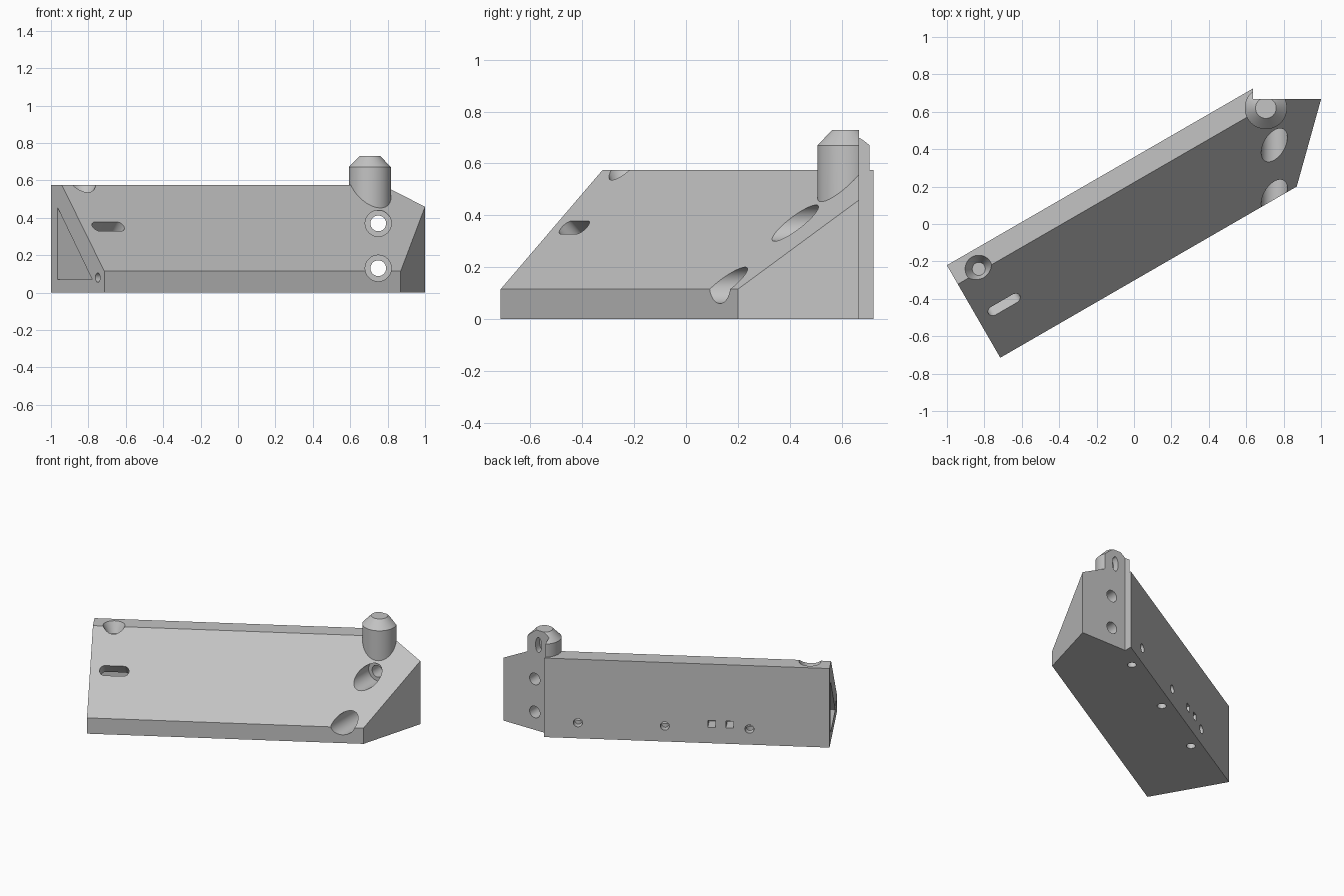
import bpy, bmesh, math
from mathutils import Matrix

cube = bpy.data.objects.get("Cube")
if cube:
    bpy.data.objects.remove(cube, do_unlink=True)

grey = bpy.data.materials.new("light_grey")
grey.use_nodes = True
colour = (0.55, 0.55, 0.55, 1)
grey.diffuse_color = colour
grey.node_tree.nodes["Principled BSDF"].inputs["Base Color"].default_value = colour

T = Matrix.Translation
# Bar frame: x runs along the bar, y from its low edge to its tall back
BAR = T((-0.715, -0.715, 0)) @ Matrix.Rotation(math.radians(30), 4, 'Z')
# Profile frame: draws in bar y/z and extrudes along the bar
PROFILE = BAR @ Matrix(((0, 0, 1, 0), (1, 0, 0, 0), (0, 1, 0, 0), (0, 0, 0, 1)))
# Draws in x/z and extrudes toward -y
FORWARD = Matrix.Rotation(math.radians(90), 4, 'X')


def prism(name, outline, matrix, layers):
    """Stack scaled copies of an outline at (height, scale) layers."""
    bm = bmesh.new()
    rings = [[bm.verts.new((x * s, y * s, h)) for x, y in outline] for h, s in layers]
    n = len(outline)
    for low, high in zip(rings, rings[1:]):
        for i in range(n):
            j = (i + 1) % n
            bm.faces.new((low[i], low[j], high[j], high[i]))
    bm.faces.new(rings[0][::-1])
    bm.faces.new(rings[-1])
    bmesh.ops.transform(bm, matrix=matrix, verts=bm.verts)
    bmesh.ops.recalc_face_normals(bm, faces=bm.faces)
    mesh = bpy.data.meshes.new(name)
    bm.to_mesh(mesh)
    bm.free()
    mesh.materials.append(grey)
    obj = bpy.data.objects.new(name, mesh)
    bpy.context.collection.objects.link(obj)
    return obj


def oval(rx, ry, stretch=0, n=40):
    """Ellipse, or a slot when stretched along x."""
    pts = []
    for i in range(n):
        a = 2 * math.pi * (i + 0.5) / n
        pts.append((rx * math.cos(a) + math.copysign(stretch, math.cos(a)), ry * math.sin(a)))
    return pts


def combine(tool, operation='DIFFERENCE'):
    bpy.context.view_layer.objects.active = body
    mod = body.modifiers.new(tool.name, 'BOOLEAN')
    mod.operation, mod.solver, mod.object = operation, 'EXACT', tool
    bpy.ops.object.modifier_apply(modifier=mod.name)
    bpy.data.objects.remove(tool, do_unlink=True)


# Sloped bar and its upright boss
section = [(0, 0), (0.571, 0), (0.571, 0.575), (0.454, 0.575), (0, 0.115)]
body = prism("sloped_bar", section, PROFILE, [(0, 1), (2.4, 1)])
combine(prism("boss", oval(0.113, 0.113, n=64), T((0.705, 0.62, 0.3)),
              [(0, 1), (0.37, 1), (0.43, 0.49)]), 'UNION')

# Flat mounting face at the back and slanted end
combine(prism("mount_cut", [(0.635, 0.667), (3, 0.667), (3, 3), (0.635, 3)],
              T((0, 0, -1)), [(0, 1), (3, 1)]))
combine(prism("end_cut", [(0.74, -0.267), (3, -0.267), (3, 1.134), (1.13, 1.134)],
              T((0, 0, -1)), [(0, 1), (3, 1)]))

# Counterbored screw holes and the blind slot above them
for z in (0.13, 0.37):
    combine(prism("screw_hole", oval(0.07, 0.07), T((0.75, 0.8, z)) @ FORWARD,
                  [(0, 0.6), (0.27, 0.6), (0.27, 1), (1.3, 1)]))
combine(prism("boss_slot", oval(0.024, 0.055), T((0.72, 0.72, 0.625)) @ FORWARD,
              [(0, 1), (0.1, 1)]))

# Triangular pocket, small hole and slot at the other end
combine(prism("pocket", [(0.13, 0.07), (0.5, 0.07), (0.5, 0.455)], PROFILE,
              [(-0.1, 1), (0.3, 1)]))
combine(prism("end_hole", oval(0.025, 0.025), PROFILE @ T((0.07, 0.08, 0)),
              [(-0.1, 1), (0.25, 1)]))
combine(prism("slope_slot", oval(0.035, 0.035, 0.062),
              BAR @ T((0.16, 0.237, 0.352)) @ Matrix.Rotation(math.radians(45), 4, 'X'),
              [(-0.2, 1), (0.1, 1)]))
combine(prism("ridge_dimple", oval(0.035, 0.035), T((-0.83, -0.24, 0.5)),
              [(0, 1), (0.1, 2.45)]))

# Row of paired holes in the back and underside
for u in (0.53, 1.09, 1.665):
    combine(prism("back_hole", oval(0.03, 0.03), BAR @ T((u, 0.6, 0.113)) @ FORWARD,
                  [(0, 1), (0.15, 1)]))
    combine(prism("bottom_hole", oval(0.03, 0.03), BAR @ T((u, 0.497, -0.05)),
                  [(0, 1), (0.16, 1)]))

# Two square sockets in the back
h = 0.025
for u in (0.66, 0.78):
    combine(prism("square_socket", [(-h, -h), (h, -h), (h, h), (-h, h)],
                  BAR @ T((u, 0.6, 0.14)) @ FORWARD, [(0, 1), (0.13, 1)]))

bpy.ops.object.select_all(action='DESELECT')
body.select_set(True)
bpy.context.view_layer.objects.active = body
bpy.ops.object.shade_smooth_by_angle(angle=math.radians(30))
